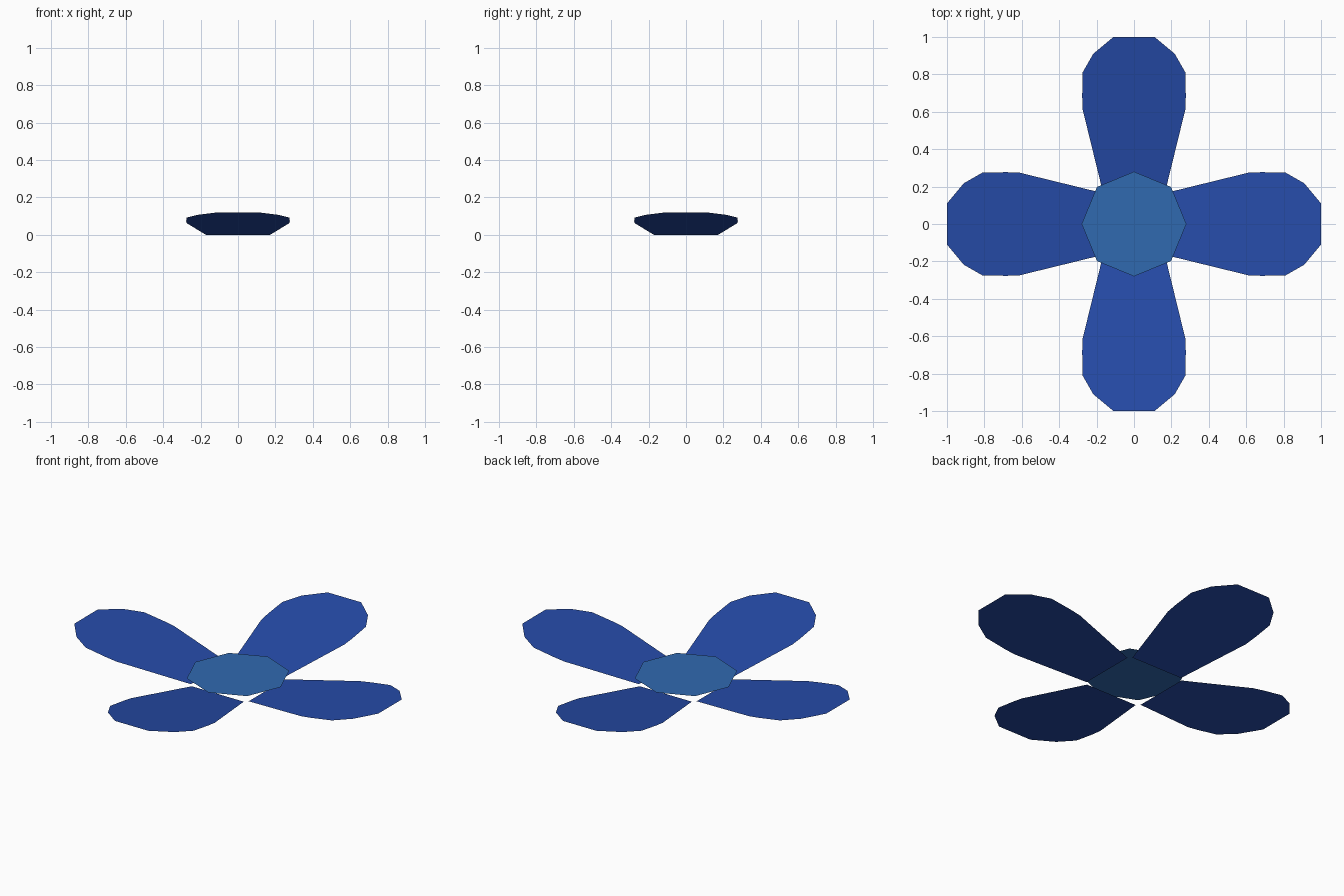
import bpy, math
from mathutils import Matrix, Vector

if "Cube" in bpy.data.objects:
    bpy.data.objects.remove(bpy.data.objects["Cube"])


def material(name, rgb):
    m = bpy.data.materials.new(name)
    m.diffuse_color = (*rgb, 1.0)
    m.use_nodes = True
    m.node_tree.nodes["Principled BSDF"].inputs["Base Color"].default_value = m.diffuse_color
    return m


def sheet(name, points, mat):
    """One flat polygon, counter-clockwise seen from above."""
    mesh = bpy.data.meshes.new(name)
    mesh.from_pydata(points, [], [list(range(len(points)))])
    mesh.materials.append(mat)
    obj = bpy.data.objects.new(name, mesh)
    bpy.context.collection.objects.link(obj)
    return obj


petal_blue = material("petal blue", (0.0194, 0.072, 0.40))
centre_blue = material("centre blue", (0.030, 0.142, 0.435))

# Petal half outline: distance from centre, half width
INNER, TIP, RISE = 0.19, 1.0, 0.12
half = [(INNER, 0.171), (0.61, 0.274), (0.68, 0.277), (0.81, 0.275),
        (0.91, 0.218), (TIP, 0.11)]


def lift(r):
    return RISE * (r - INNER) / (TIP - INNER)


outline = [Vector((r, -w, lift(r))) for r, w in half]
outline += [Vector((r, w, lift(r))) for r, w in reversed(half)]

# Four petals tilted upwards around the centre
for i, side in enumerate(("right", "back", "left", "front")):
    turn = Matrix.Rotation(i * math.pi / 2, 3, 'Z')
    sheet(side + "_petal", [turn @ p for p in outline], petal_blue)

# Octagonal flower centre floating just above the petal bases
sheet("flower_centre",
      [(0.28 * math.cos(k * math.pi / 4), 0.28 * math.sin(k * math.pi / 4), 0.043)
       for k in range(8)], centre_blue)
